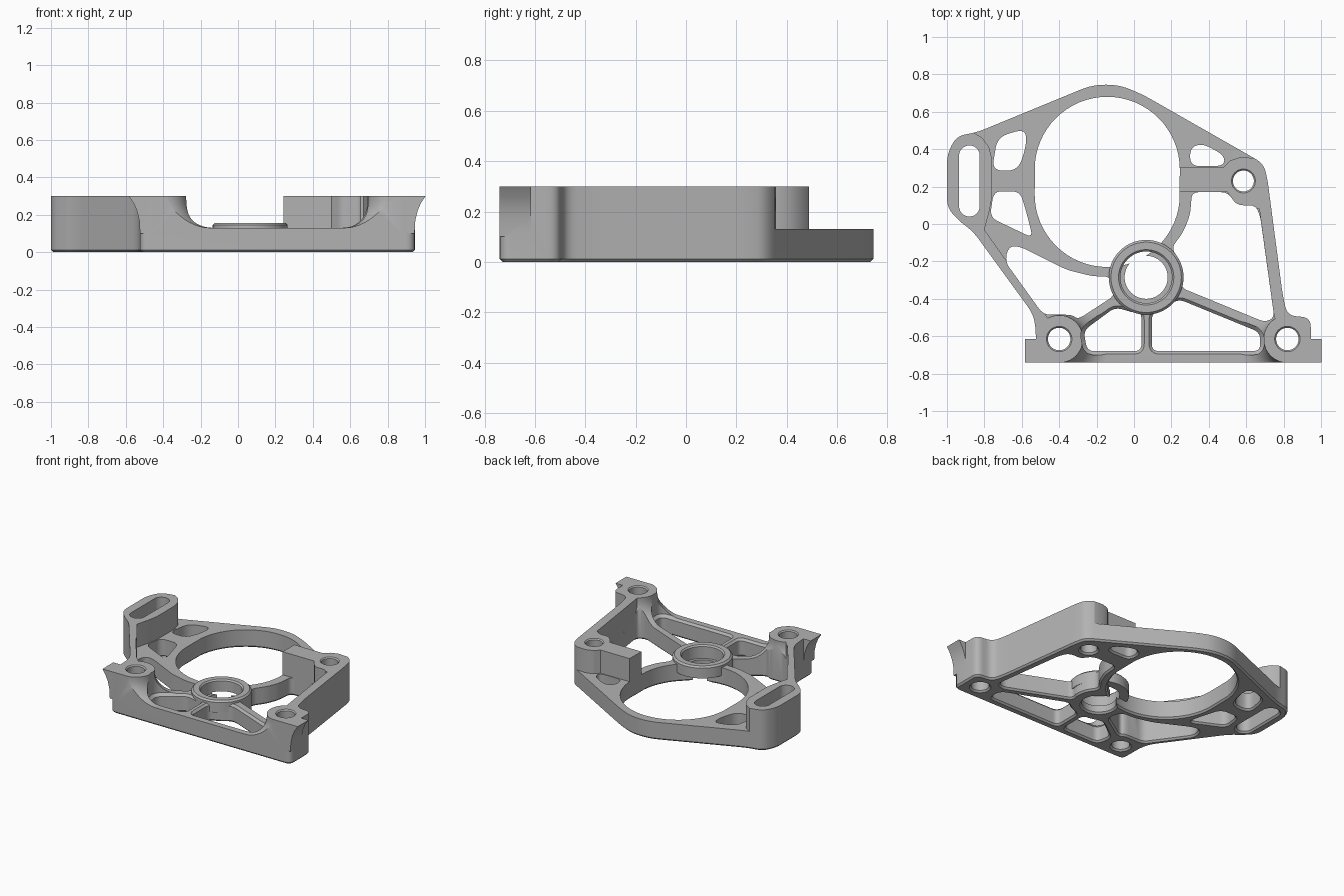
import bpy
import bmesh
from math import cos, sin, tau, radians
from mathutils import Vector

cube = bpy.data.objects.get("Cube")
if cube:
    bpy.data.objects.remove(cube)

metal = bpy.data.materials.new("plain_grey_metal")
metal.use_nodes = True
grey = (0.45, 0.45, 0.45, 1)
metal.diffuse_color = grey
metal.node_tree.nodes["Principled BSDF"].inputs["Base Color"].default_value = grey

TOP, FLOOR, CHAMFER = 0.30, 0.13, 0.012
MIRROR_X = 0.42                      # sum of the two feet's x positions
FOOT_X, FOOT_Y = (-0.4, 0.82), -0.615
HUB = (0.065, -0.285)


def rounded(points, radius):
    """Round every corner of a polygon."""
    pts = [Vector(p) for p in points]
    out = []
    for i, p in enumerate(pts):
        a, b = pts[i - 1] - p, pts[(i + 1) % len(pts)] - p
        a = p + a.normalized() * min(radius, a.length * 0.48)
        b = p + b.normalized() * min(radius, b.length * 0.48)
        for k in range(7):
            t = k / 6
            out.append(a * (1 - t) ** 2 + p * 2 * t * (1 - t) + b * t * t)
    return out


def circle(x, y, r, n=64):
    return [Vector((x + r * cos(tau * i / n), y + r * sin(tau * i / n))) for i in range(n)]


def stadium(x, y, r, half):
    """Upright slot with round ends."""
    return [p + Vector((0, half if i < 32 else -half))
            for i, p in enumerate(circle(x, y, r))]


def solid(name, points, levels, upright=True):
    """Stack offset copies of a polygon; levels are (height, outward offset)."""
    n = len(points)
    area = sum(points[i - 1].cross(points[i]) for i in range(n))
    if area < 0:
        points = points[::-1]
    bm = bmesh.new()
    rings = []
    for z, off in levels:
        ring = []
        for i, p in enumerate(points):
            d = (points[(i + 1) % n] - points[i - 1]).normalized()
            q = p + Vector((d.y, -d.x)) * off
            ring.append(bm.verts.new((q.x, q.y, z) if upright else (q.x, z, q.y)))
        rings.append(ring)
    bm.faces.new(rings[0][::-1])
    bm.faces.new(rings[-1])
    for lo, hi in zip(rings, rings[1:]):
        for i in range(n):
            bm.faces.new((lo[i - 1], lo[i], hi[i], hi[i - 1]))
    bmesh.ops.recalc_face_normals(bm, faces=bm.faces)
    mesh = bpy.data.meshes.new(name)
    bm.to_mesh(mesh)
    bm.free()
    mesh.materials.append(metal)
    obj = bpy.data.objects.new(name, mesh)
    bpy.context.collection.objects.link(obj)
    return obj


def combine(target, tool, operation):
    mod = target.modifiers.new(operation.lower(), "BOOLEAN")
    mod.operation, mod.solver, mod.object = operation, "EXACT", tool
    bpy.context.view_layer.objects.active = target
    bpy.ops.object.modifier_apply(modifier=mod.name)
    bpy.data.objects.remove(tool)


THROUGH = [(-0.01, 0.01 + CHAMFER), (CHAMFER, 0), (0.4, 0)]
RIMMED = THROUGH[:2] + [(FLOOR - 0.015, 0), (FLOOR + 0.005, 0.02), (0.4, 0.02)]

# Full-height blank with a chamfered underside
outline = rounded([
    (-0.525, -0.74), (0.945, -0.74), (0.945, -0.5), (0.82, -0.49), (0.795, -0.38),
    (0.712, 0.25), (0.69, 0.325), (0.05, 0.69), (-0.06, 0.737), (-0.15, 0.747),
    (-0.24, 0.737), (-0.33, 0.7), (-0.84, 0.49), (-0.95, 0.47), (-1.0, 0.37),
    (-1.0, 0.09), (-0.94, 0.02), (-0.86, -0.04), (-0.54, -0.48), (-0.525, -0.56)], 0.05)
bracket = solid("bracket_body", outline, [(0, -CHAMFER), (CHAMFER, 0), (TOP, 0)])

# Flared outer tips on both feet
tip = [(-0.46, 0.1), (-0.524, 0.1), (-0.528, 0.17), (-0.54, 0.22), (-0.557, 0.26),
       (-0.583, TOP), (-0.46, TOP)]
for mirrored in (False, True):
    pts = [Vector((MIRROR_X - x if mirrored else x, z)) for x, z in tip]
    combine(bracket, solid("foot_tip", pts, [(-0.74, 0), (-0.615, 0)], False), "UNION")

# Lowered floor, leaving the slot boss, struts, feet and right arm tall
low = [Vector(p) for p in [
    (-0.86, 0.9), (-0.86, 0.49), (-0.81, 0.46), (-0.775, 0.41), (-0.76, 0.35),
    (-0.76, 0.14), (-0.775, 0.06), (-0.8, -0.03), (-0.68, -0.2), (-0.47, -0.49),
    (-0.4, -0.6), (-0.4, -0.9), (0.82, -0.9), (0.82, -0.6), (0.75, -0.5),
    (0.67, 0.08), (0.55, 0.1), (0.5, 0.17), (0.24, 0.17), (0.24, 0.305),
    (0.48, 0.305), (0.515, 0.34), (0.57, 0.358), (0.64, 0.352), (0.8, 0.9)]]
floor_cutter = solid("floor_cutter", low, [(FLOOR, 0), (0.45, 0)])
flare = [(0.1, 0.15)]
for k in range(11):
    a = radians(9 * k)
    flare.append((FLOOR + 0.15 * (1 - cos(a)), 0.15 * (1 - sin(a))))
flare.append((0.5, 0))
for x in FOOT_X:
    combine(floor_cutter, solid("foot_flare", circle(x, FOOT_Y, 0.127), flare), "DIFFERENCE")
combine(bracket, floor_cutter, "DIFFERENCE")

# Windows between the ribs
windows = [
    ([(-0.69, -0.2), (-0.485, -0.485), (-0.33, -0.485), (-0.3, -0.51), (-0.1, -0.38),
      (-0.125, -0.28), (-0.22, -0.28), (-0.36, -0.245), (-0.61, -0.12), (-0.67, -0.12)], 0.04, THROUGH),
    ([(-0.27, -0.57), (-0.1, -0.445), (0.0, -0.475), (0.04, -0.475), (0.04, -0.68),
      (-0.25, -0.68)], 0.04, RIMMED),
    ([(0.095, -0.68), (0.095, -0.475), (0.17, -0.45), (0.235, -0.4), (0.675, -0.58),
      (0.675, -0.68)], 0.04, RIMMED),
    ([(0.25, -0.34), (0.7, -0.525), (0.75, -0.5), (0.675, 0.04), (0.65, 0.1), (0.55, 0.1),
      (0.5, 0.17), (0.31, 0.17), (0.3, 0.05), (0.265, -0.04), (0.2, -0.13), (0.25, -0.2),
      (0.265, -0.28)], 0.035, THROUGH),
    ([(-0.75, 0.175), (-0.61, 0.175), (-0.58, 0.08), (-0.54, -0.075), (-0.77, 0.035)], 0.045, THROUGH),
    ([(-0.76, 0.285), (-0.62, 0.285), (-0.575, 0.42), (-0.58, 0.51), (-0.73, 0.465)], 0.06, THROUGH),
    ([(0.3, 0.31), (0.48, 0.31), (0.485, 0.365), (0.37, 0.43), (0.3, 0.41)], 0.05, THROUGH),
]
for pts, radius, levels in windows:
    combine(bracket, solid("window_cutter", rounded(pts, radius), levels), "DIFFERENCE")

# Large opening and adjusting slot
combine(bracket, solid("opening_cutter", stadium(-0.143, 0.225, 0.388, 0.067), THROUGH), "DIFFERENCE")
combine(bracket, solid("slot_cutter", stadium(-0.88, 0.23, 0.055, 0.135), THROUGH), "DIFFERENCE")

# Bearing hub with a stepped bore
hub = solid("hub", circle(*HUB, 0.2), [(0.07, 0), (TOP / 2 - 0.005, 0), (0.157, -0.012)])
combine(bracket, hub, "UNION")
combine(bracket, solid("bore", circle(*HUB, 0.115), THROUGH), "DIFFERENCE")
combine(bracket, solid("counterbore", circle(*HUB, 0.138),
                       [(0.06, 0), (0.147, 0), (0.167, 0.02)]), "DIFFERENCE")

# Bolt holes
for x, y, r in [(x, FOOT_Y, 0.06) for x in FOOT_X] + [(0.585, 0.23, 0.056)]:
    levels = THROUGH[:2] + [(TOP - 0.008, 0), (TOP + 0.002, 0.01)]
    combine(bracket, solid("bolt_hole", circle(x, y, r, 48), levels), "DIFFERENCE")

# Smooth the curved walls and keep the edges crisp
bpy.ops.object.select_all(action="DESELECT")
bracket.select_set(True)
bpy.context.view_layer.objects.active = bracket
bpy.ops.object.shade_smooth_by_angle(angle=radians(25))
